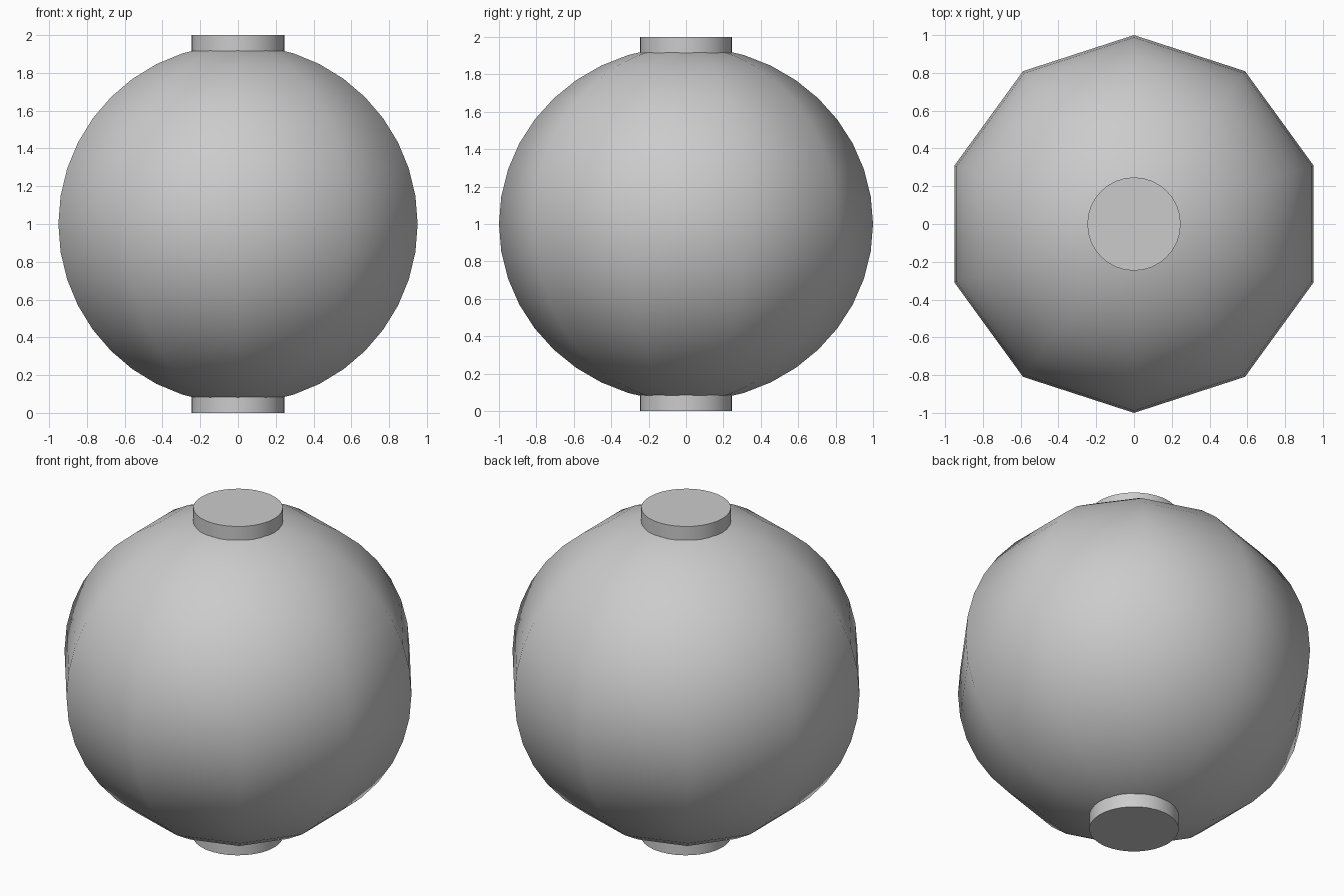
import bpy, bmesh
from math import sin, cos, pi

if "Cube" in bpy.data.objects:
    bpy.data.objects.remove(bpy.data.objects["Cube"])

SIDES, RINGS = 10, 20          # ten panels, nine-degree rings
HALF_HEIGHT, CENTRE = 0.95, 1.0


def finish(bm, name, angle):
    bmesh.ops.recalc_face_normals(bm, faces=bm.faces)
    mesh = bpy.data.meshes.new(name)
    bm.to_mesh(mesh)
    bm.free()
    obj = bpy.data.objects.new(name, mesh)
    bpy.context.collection.objects.link(obj)
    bpy.ops.object.select_all(action='DESELECT')
    obj.select_set(True)
    bpy.context.view_layer.objects.active = obj
    bpy.ops.object.shade_smooth_by_angle(angle=angle)
    return obj


# Lantern body: ten-sided globe with a corner facing front and back
bm = bmesh.new()
loops = []
for r in range(1, RINGS):
    t = pi * r / RINGS
    loops.append([bm.verts.new((sin(t) * cos(pi / 2 + 2 * pi * s / SIDES),
                                sin(t) * sin(pi / 2 + 2 * pi * s / SIDES),
                                CENTRE + HALF_HEIGHT * cos(t)))
                  for s in range(SIDES)])
top = bm.verts.new((0, 0, CENTRE + HALF_HEIGHT))
bottom = bm.verts.new((0, 0, CENTRE - HALF_HEIGHT))
for s in range(SIDES):
    n = (s + 1) % SIDES
    bm.faces.new((top, loops[0][s], loops[0][n]))
    bm.faces.new((bottom, loops[-1][n], loops[-1][s]))
    for a, b in zip(loops, loops[1:]):
        bm.faces.new((a[s], b[s], b[n], a[n]))
finish(bm, "lantern_globe", pi / 3)

# Round end caps, sunk into the globe at top and bottom
for name, z in (("top_cap", 1.93), ("bottom_cap", 0.07)):
    bm = bmesh.new()
    bmesh.ops.create_cone(bm, cap_ends=True, segments=32,
                          radius1=0.247, radius2=0.247, depth=0.14)
    bmesh.ops.translate(bm, verts=bm.verts, vec=(0, 0, z))
    finish(bm, name, pi / 6)
